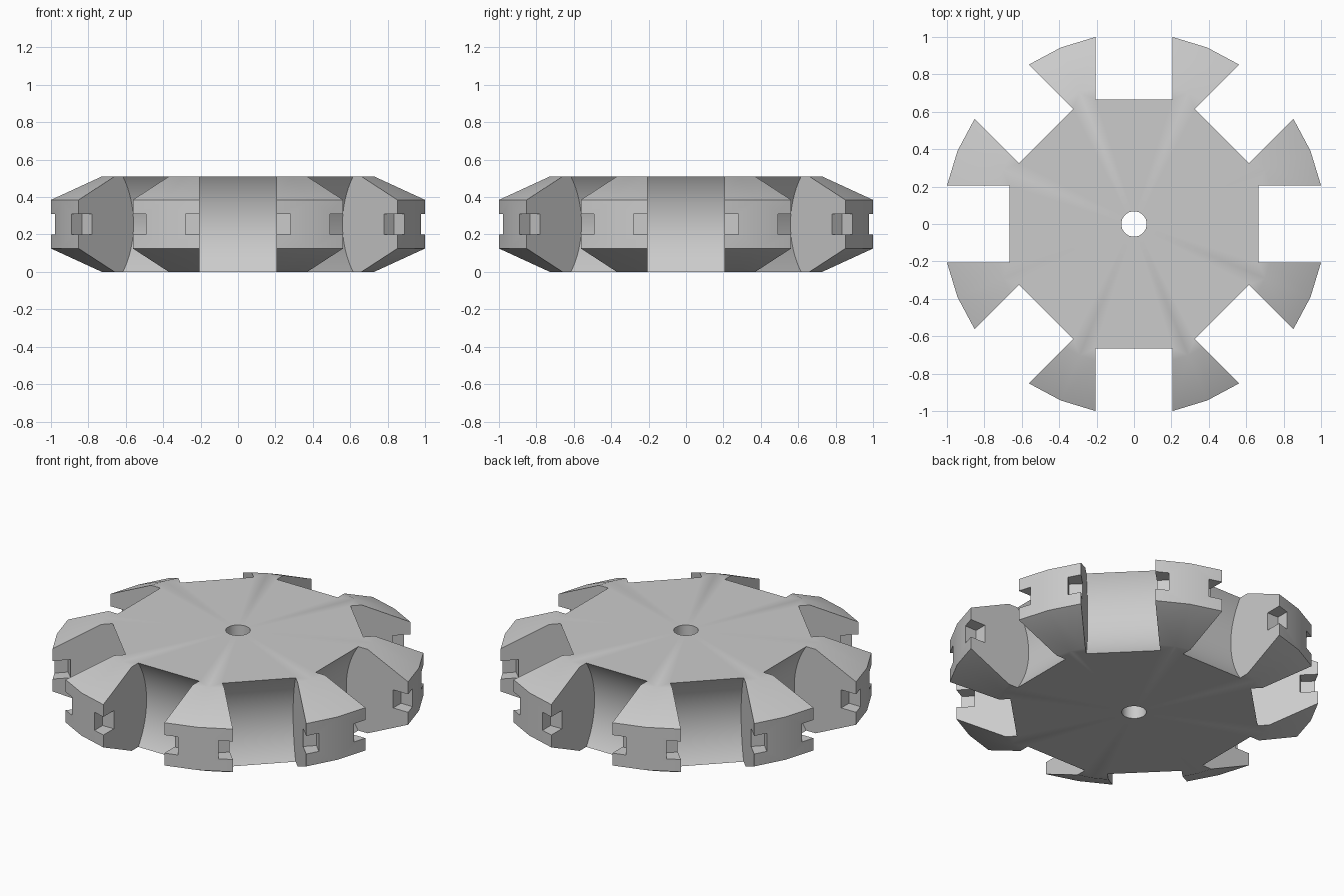
import bpy, bmesh, math
from mathutils import Matrix

cube = bpy.data.objects.get("Cube")
if cube:
    bpy.data.objects.remove(cube, do_unlink=True)

HEIGHT = 0.51
MID = HEIGHT / 2
BEVEL = 0.125          # height of the sloped rim
NOTCHES = 8
HALF_WIDTH = 0.205     # half width of a roller notch

grey = bpy.data.materials.new("plain_grey")
grey.use_nodes = True
color = (0.6, 0.6, 0.6, 1)
grey.diffuse_color = color
grey.node_tree.nodes["Principled BSDF"].inputs["Base Color"].default_value = color


def make_object(name, bm):
    bmesh.ops.recalc_face_normals(bm, faces=bm.faces)
    mesh = bpy.data.meshes.new(name)
    bm.to_mesh(mesh)
    bm.free()
    obj = bpy.data.objects.new(name, mesh)
    bpy.context.collection.objects.link(obj)
    mesh.materials.append(grey)
    return obj


def lathe(profile, steps):
    """Closed (radius, z) profile turned around the z axis."""
    bm = bmesh.new()
    rings = []
    for i in range(steps):
        a = math.tau * i / steps
        rings.append([bm.verts.new((r * math.cos(a), r * math.sin(a), z)) for r, z in profile])
    for i in range(steps):
        a, b = rings[i], rings[(i + 1) % steps]
        for j in range(len(profile)):
            k = (j + 1) % len(profile)
            bm.faces.new((a[j], b[j], b[k], a[k]))
    return bm


def ring_of_prisms(profile, half_width):
    """Radial (x, z) profile given a tangential width, repeated at each notch."""
    bm = bmesh.new()
    for i in range(NOTCHES):
        turn = Matrix.Rotation(math.tau * i / NOTCHES, 4, 'Z')
        sides = []
        for y in (-half_width, half_width):
            verts = [bm.verts.new((x, y, z)) for x, z in profile]
            bmesh.ops.transform(bm, matrix=turn, verts=verts)
            bm.faces.new(verts)
            sides.append(verts)
        n = len(profile)
        for j in range(n):
            k = (j + 1) % n
            bm.faces.new((sides[0][j], sides[0][k], sides[1][k], sides[1][j]))
    return bm


# Hub disc with sloped rims and axle hole
hub = make_object("wheel_hub", lathe([
    (0.068, 0), (0.76, 0), (1.0215, BEVEL), (1.0215, HEIGHT - BEVEL),
    (0.76, HEIGHT), (0.068, HEIGHT)], 32))

# Roller notches: concave round backs
radius, centre = 0.446, 1.031
reach = math.radians(50)
arc = []
for i in range(33):
    a = -reach + 2 * reach * i / 32
    arc.append((centre - radius * math.cos(a), MID + radius * math.sin(a)))
rollers = make_object("roller_notch_cutter", ring_of_prisms(
    arc + [(1.2, arc[-1][1]), (1.2, arc[0][1])], HALF_WIDTH))

# Square axle slots in the sides of each tooth
slots = make_object("axle_slot_cutter", ring_of_prisms(
    [(0.9, MID - 0.055), (1.2, MID - 0.055), (1.2, MID + 0.055), (0.9, MID + 0.055)], 0.28))

for cutter in (rollers, slots):
    mod = hub.modifiers.new(cutter.name, 'BOOLEAN')
    mod.operation = 'DIFFERENCE'
    mod.solver = 'EXACT'
    mod.object = cutter

# Bake the cuts, then drop the cutters
bpy.context.view_layer.update()
graph = bpy.context.evaluated_depsgraph_get()
cut_mesh = bpy.data.meshes.new_from_object(hub.evaluated_get(graph))
hub.modifiers.clear()
hub.data = cut_mesh
for cutter in (rollers, slots):
    bpy.data.objects.remove(cutter, do_unlink=True)
hub.data.materials.clear()
hub.data.materials.append(grey)
for poly in hub.data.polygons:
    poly.material_index = 0

# Smooth shading with crisp edges
bpy.ops.object.select_all(action='DESELECT')
hub.select_set(True)
bpy.context.view_layer.objects.active = hub
bpy.ops.object.shade_smooth_by_angle(angle=math.radians(30))
